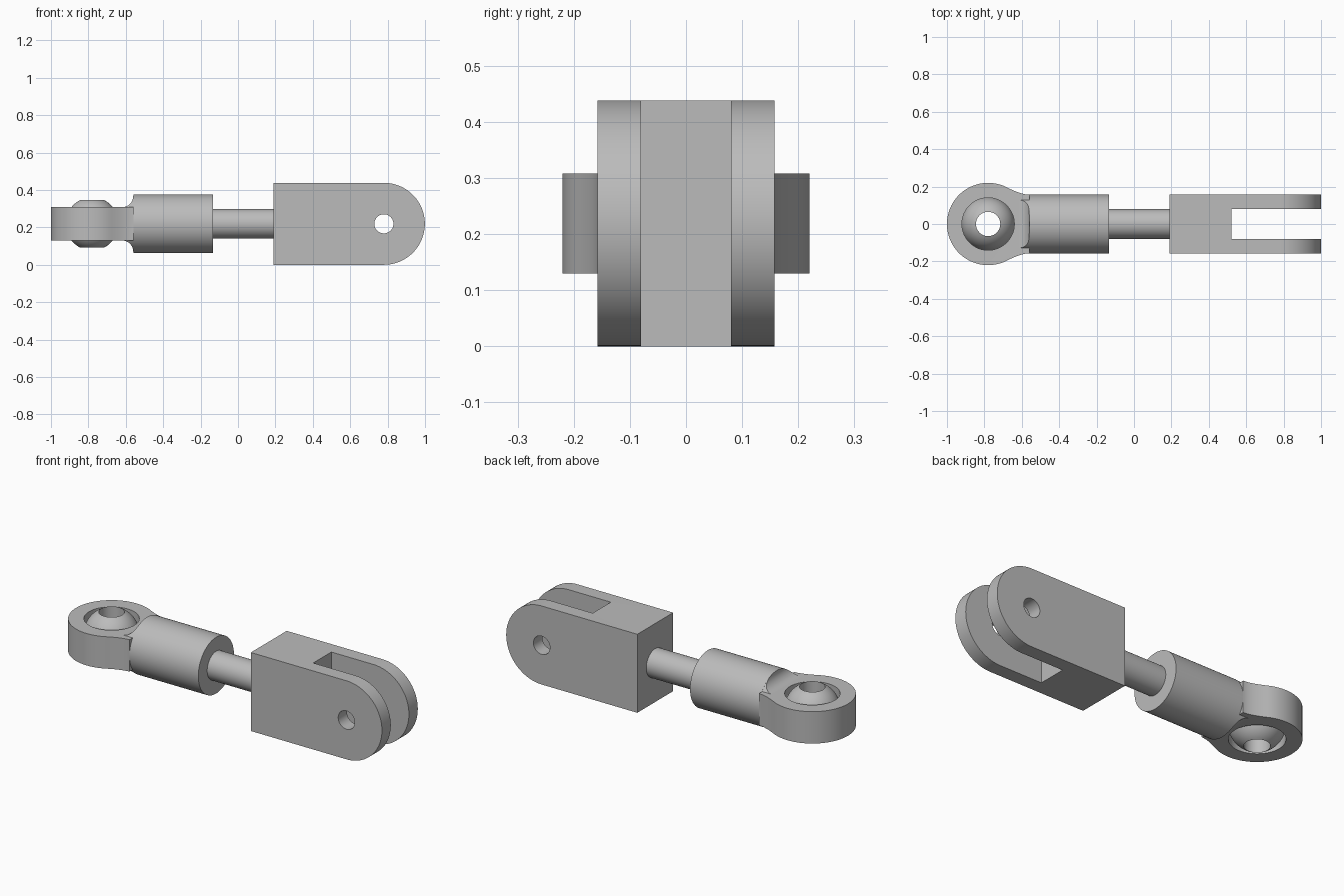
import bpy, bmesh, math
from mathutils import Matrix, Vector

MID = 0.219          # height of the main axis
EYE_X, PIN_X = -0.78, 0.78
SEG = 96

if "Cube" in bpy.data.objects:
    bpy.data.objects.remove(bpy.data.objects["Cube"])

steel = bpy.data.materials.new("grey steel")
steel.use_nodes = True
GREY = (0.5, 0.5, 0.5, 1)
steel.diffuse_color = GREY
steel.node_tree.nodes["Principled BSDF"].inputs["Base Color"].default_value = GREY


def finish(name, bm):
    bmesh.ops.recalc_face_normals(bm, faces=bm.faces)
    mesh = bpy.data.meshes.new(name)
    bm.to_mesh(mesh)
    bm.free()
    mesh.materials.append(steel)
    ob = bpy.data.objects.new(name, mesh)
    bpy.context.collection.objects.link(ob)
    return ob


def cylinder(name, centre, radius, length, axis):
    bm = bmesh.new()
    turn = Vector((0, 0, 1)).rotation_difference(Vector(axis)).to_matrix().to_4x4()
    bmesh.ops.create_cone(bm, cap_ends=True, segments=SEG, radius1=radius, radius2=radius,
                          depth=length, matrix=Matrix.Translation(centre) @ turn)
    return finish(name, bm)


def box(name, low, high):
    bm = bmesh.new()
    low, high = Vector(low), Vector(high)
    bmesh.ops.create_cube(bm, size=1, matrix=Matrix.Translation((low + high) / 2)
                          @ Matrix.Diagonal((high - low).to_4d()))
    return finish(name, bm)


def extrude(name, points, offset):
    bm = bmesh.new()
    face = bm.faces.new([bm.verts.new(p) for p in points])
    new = bmesh.ops.extrude_face_region(bm, geom=[face])["geom"]
    bmesh.ops.translate(bm, vec=offset,
                        verts=[v for v in new if isinstance(v, bmesh.types.BMVert)])
    # the source face stays as the closing cap
    if not face.is_valid or len(face.edges[0].link_faces) < 2:
        bmesh.ops.holes_fill(bm, edges=[e for e in bm.edges if e.is_boundary])
    return finish(name, bm)


def combine(ob, tool, operation):
    mod = ob.modifiers.new(operation.title(), "BOOLEAN")
    mod.operation, mod.object, mod.solver = operation, tool, "EXACT"
    graph = bpy.context.evaluated_depsgraph_get()
    mesh = bpy.data.meshes.new_from_object(ob.evaluated_get(graph))
    ob.modifiers.clear()
    ob.data = mesh
    bpy.data.objects.remove(tool)


def arc(cx, cy, r, start, end, steps):
    angles = [math.radians(start + (end - start) * i / steps) for i in range(steps + 1)]
    return [(cx + r * math.cos(a), cy + r * math.sin(a)) for a in angles]


# Clevis: rounded block, slotted between two prongs and drilled for a pin
outline = [(0.19, 2 * MID), (0.19, 0)] + arc(PIN_X, MID, MID, -90, 90, 48)
clevis = extrude("clevis", [(x, -0.158, z) for x, z in outline], (0, 0.316, 0))
combine(clevis, box("slot_cutter", (0.52, -0.08, -0.1), (1.1, 0.08, 0.6)), "DIFFERENCE")
combine(clevis, cylinder("pin_cutter", (PIN_X, 0, MID), 0.051, 1, (0, 1, 0)), "DIFFERENCE")

# Shaft and barrel along the main axis
shaft = cylinder("shaft", (0.025, 0, MID), 0.079, 0.35, (1, 0, 0))
barrel = cylinder("barrel", (-0.3475, 0, MID), 0.157, 0.425, (1, 0, 0))

# Eye: flat ring whose sides sweep in to the width of the barrel
side = arc(EYE_X, 0, 0.22, 180, 63, 40)
start, bend, end = Vector(side[-1]), Vector((-0.604, 0.157)), Vector((-0.56, 0.157))
for i in range(1, 13):
    t = i / 12
    side.append(tuple(start * (1 - t) ** 2 + bend * 2 * t * (1 - t) + end * t * t))
outline = side + [(x, -y) for x, y in side[:0:-1]]
eye = extrude("eye", [(x, y, MID - 0.089) for x, y in outline], (0, 0, 0.178))

# Fillets blending the flat eye into the round barrel
curve = arc(-0.62, 0.149, 0.06, -90, 0, 12) + [(-0.56, 0.17), (-0.55, 0.17)]
outline = curve + [(x, -z) for x, z in reversed(curve)]
fillet = extrude("neck_fillet", [(x, -0.2, MID + z) for x, z in outline], (0, 0.4, 0))
combine(fillet, cylinder("round_tool", (-0.6, 0, MID), 0.1565, 0.4, (1, 0, 0)), "INTERSECT")
combine(eye, fillet, "UNION")
combine(eye, cylinder("bore_cutter", (EYE_X, 0, MID), 0.14, 1, (0, 0, 1)), "DIFFERENCE")

# Pivot ball: truncated sphere with a straight hole, turned from a profile
HOLE, BALL = 0.065, 0.142
tip = math.degrees(math.acos(HOLE / BALL))
bm = bmesh.new()
verts = [bm.verts.new((r, 0, z)) for r, z in arc(0, 0, BALL, -tip, tip, 32)]
edges = [bm.edges.new((verts[i - 1], verts[i])) for i in range(len(verts))]
bmesh.ops.spin(bm, geom=verts + edges, axis=(0, 0, 1), cent=(0, 0, 0),
               angle=math.tau, steps=SEG, use_duplicate=False)
bmesh.ops.remove_doubles(bm, verts=bm.verts, dist=0.0001)
bmesh.ops.translate(bm, verts=bm.verts, vec=(EYE_X, 0, MID))
ball = finish("pivot_ball", bm)

# Smooth round surfaces, crisp edges
bpy.ops.object.select_all(action="DESELECT")
for ob in (clevis, shaft, barrel, eye, ball):
    ob.select_set(True)
bpy.context.view_layer.objects.active = eye
bpy.ops.object.shade_smooth_by_angle(angle=math.radians(30))
